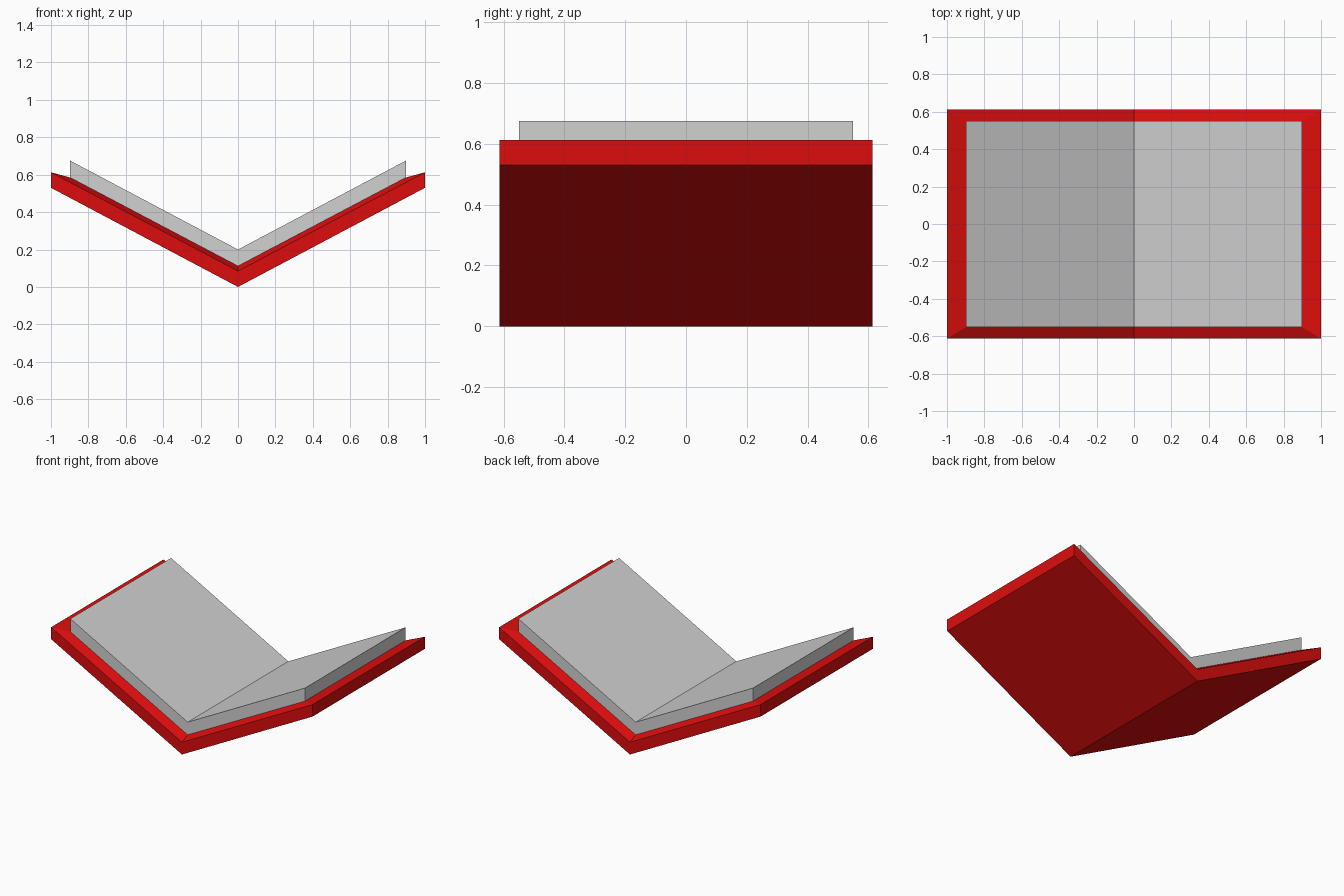
import bpy
import bmesh

if "Cube" in bpy.data.objects:
    bpy.data.objects.remove(bpy.data.objects["Cube"])


def material(name, rgb):
    m = bpy.data.materials.new(name)
    m.diffuse_color = (*rgb, 1)
    m.use_nodes = True
    m.node_tree.nodes["Principled BSDF"].inputs["Base Color"].default_value = m.diffuse_color
    return m


def v_loft(name, levels, mat, cap_bottom, cap_top):
    """Loft V-folded rectangles; each level is (half width, half depth, fold z, edge z)."""
    bm = bmesh.new()
    rings = []
    for w, d, zf, ze in levels:
        points = [(-w, -d, ze), (0, -d, zf), (w, -d, ze),
                  (w, d, ze), (0, d, zf), (-w, d, ze)]
        rings.append([bm.verts.new(p) for p in points])
    for low, high in zip(rings, rings[1:]):
        for i in range(6):
            j = (i + 1) % 6
            bm.faces.new((low[i], low[j], high[j], high[i]))
    for quad in ((0, 1, 4, 5), (1, 2, 3, 4)):
        if cap_bottom:
            bm.faces.new([rings[0][i] for i in reversed(quad)])
        if cap_top:
            bm.faces.new([rings[-1][i] for i in quad])
    mesh = bpy.data.meshes.new(name)
    bm.to_mesh(mesh)
    bm.free()
    mesh.materials.append(mat)
    obj = bpy.data.objects.new(name, mesh)
    bpy.context.collection.objects.link(obj)
    return obj


red = material("cover red", (0.72, 0.004, 0.004))
grey = material("page grey", (0.64, 0.64, 0.64))

outer_low = (1.0, 0.613, 0.0, 0.53)
outer_high = (1.0, 0.613, 0.085, 0.613)
inner = (0.897, 0.55, 0.112, 0.585)
page_top = (0.897, 0.55, 0.2, 0.675)

# Open cover with a rim rising slightly towards the pages
v_loft("cover", [outer_low, outer_high, inner], red, True, False)
# Block of pages resting in the cover
v_loft("pages", [inner, page_top], grey, False, True)
